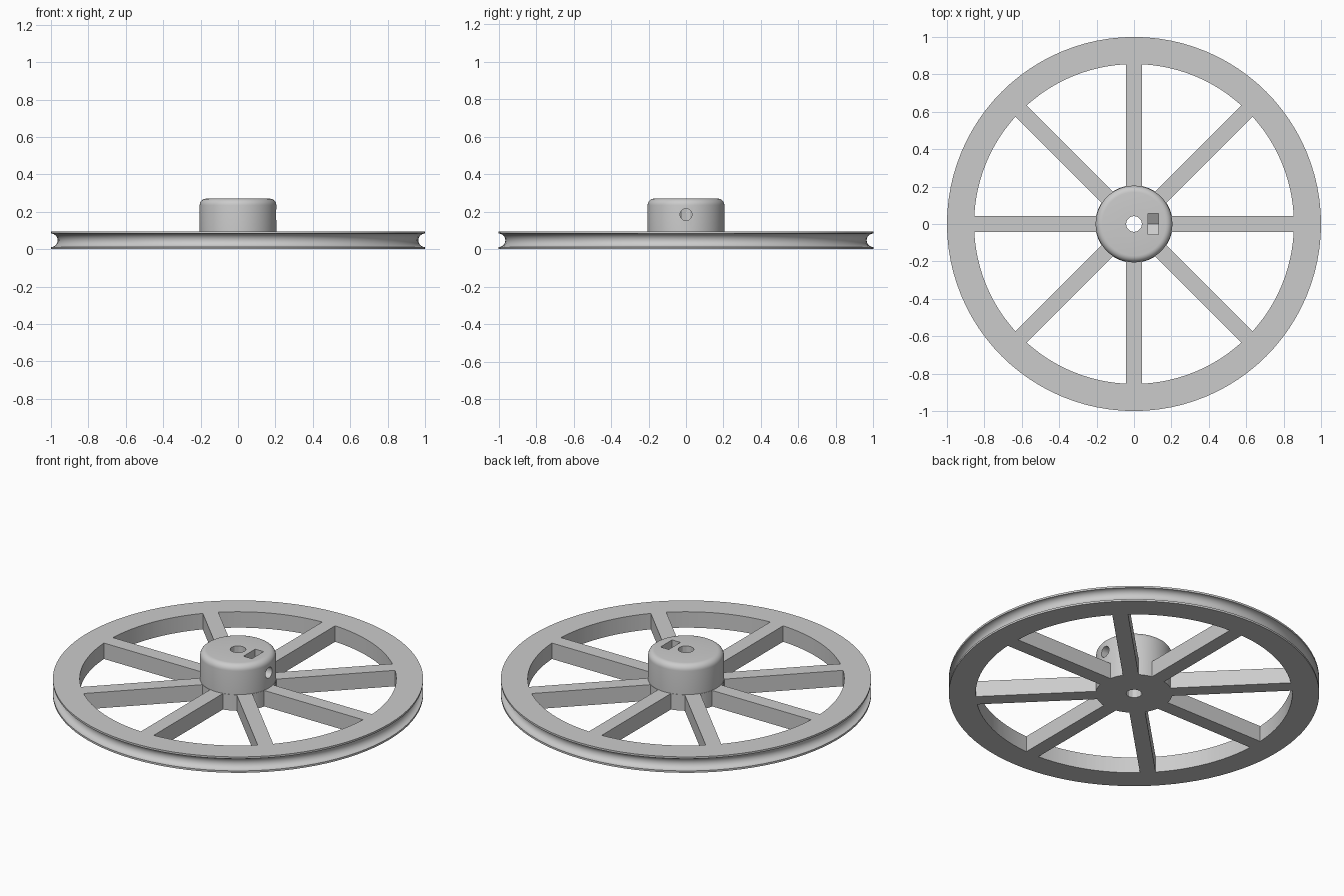
import bpy, bmesh
from math import sin, cos, pi, asin, tau
from mathutils import Matrix, Vector

if "Cube" in bpy.data.objects:
    bpy.data.objects.remove(bpy.data.objects["Cube"])

THICK, HUB_R, HUB_TOP, FILLET = 0.095, 0.205, 0.27, 0.035
RIM_IN, HALF_SPOKE, SPOKES = 0.855, 0.0425, 8
GROOVE_R, SCREW_Z = 0.036, 0.185

grey = bpy.data.materials.new("plain grey")
grey.use_nodes = True
colour = (0.6, 0.6, 0.6, 1)
grey.diffuse_color = colour
grey.node_tree.nodes["Principled BSDF"].inputs["Base Color"].default_value = colour


def to_object(name, bm):
    bmesh.ops.remove_doubles(bm, verts=bm.verts, dist=1e-5)
    bmesh.ops.recalc_face_normals(bm, faces=bm.faces)
    mesh = bpy.data.meshes.new(name)
    bm.to_mesh(mesh)
    bm.free()
    mesh.materials.append(grey)
    obj = bpy.data.objects.new(name, mesh)
    bpy.context.collection.objects.link(obj)
    return obj


def prism(bm, points, depth):
    """Extrude a closed outline of 3D points along a vector."""
    face = bm.faces.new([bm.verts.new(p) for p in points])
    top = bmesh.ops.extrude_face_region(bm, geom=[face])["geom"]
    verts = [g for g in top if isinstance(g, bmesh.types.BMVert)]
    bmesh.ops.translate(bm, verts=verts, vec=depth)


def lathe(name, profile, steps):
    bm = bmesh.new()
    verts = [bm.verts.new((r, 0, z)) for r, z in profile]
    edges = [bm.edges.new(pair) for pair in zip(verts, verts[1:])]
    bmesh.ops.spin(bm, geom=verts + edges, axis=(0, 0, 1), cent=(0, 0, 0),
                   angle=tau, steps=steps, use_merge=True)
    return to_object(name, bm)


def cut(target, cutter):
    mod = target.modifiers.new("cut", "BOOLEAN")
    mod.operation, mod.solver, mod.object = "DIFFERENCE", "EXACT", cutter
    bpy.context.view_layer.objects.active = target
    bpy.ops.object.modifier_apply(modifier=mod.name)
    bpy.data.objects.remove(cutter)


# Pulley body: grooved rim, web and rounded hub in one turned profile
profile = [(0, 0), (1, 0)]
for i in range(13):
    a = pi * i / 12
    profile.append((1 - GROOVE_R * sin(a), THICK / 2 - GROOVE_R * cos(a)))
profile += [(1, THICK), (HUB_R, THICK)]
for i in range(7):
    a = pi / 2 * i / 6
    profile.append((HUB_R - FILLET + FILLET * cos(a), HUB_TOP - FILLET + FILLET * sin(a)))
profile.append((0, HUB_TOP))
wheel = lathe("spoked_pulley_wheel", profile, 96)

# Windows between the spokes
bm = bmesh.new()
for k in range(SPOKES):
    outline = []
    for radius, steps, way in ((HUB_R + 0.002, 6, 1), (RIM_IN, 12, -1)):
        margin = asin(HALF_SPOKE / radius)
        arc = []
        for i in range(steps + 1):
            a = tau * k / SPOKES + margin + (tau / SPOKES - 2 * margin) * i / steps
            arc.append((radius * cos(a), radius * sin(a), -0.05))
        outline += arc[::way]
    prism(bm, outline, (0, 0, THICK + 0.1))
cut(wheel, to_object("window_cutter", bm))

# Axle bore
bm = bmesh.new()
bmesh.ops.create_cone(bm, cap_ends=True, segments=12, radius1=0.043, radius2=0.043, depth=1)
cut(wheel, to_object("bore_cutter", bm))

# Set-screw hole on one side of the hub
bm = bmesh.new()
place = Matrix.Translation((0.14, 0, SCREW_Z)) @ Matrix.Rotation(pi / 2, 4, "Y")
bmesh.ops.create_cone(bm, cap_ends=True, segments=20, radius1=0.032, radius2=0.032,
                      depth=0.26, matrix=place)
cut(wheel, to_object("screw_cutter", bm))

# Nut trap: slot open at the top with a pointed floor
bm = bmesh.new()
w = 0.055
outline = [(-w, 0.4), (-w, SCREW_Z - 0.032), (0, SCREW_Z - 0.064), (w, SCREW_Z - 0.032), (w, 0.4)]
prism(bm, [(0.075, y, z) for y, z in outline], (0.055, 0, 0))
cut(wheel, to_object("nut_cutter", bm))

# Smooth curved walls, crisp edges
bpy.ops.object.select_all(action="DESELECT")
wheel.select_set(True)
bpy.context.view_layer.objects.active = wheel
bpy.ops.object.shade_smooth_by_angle(angle=pi / 6)
